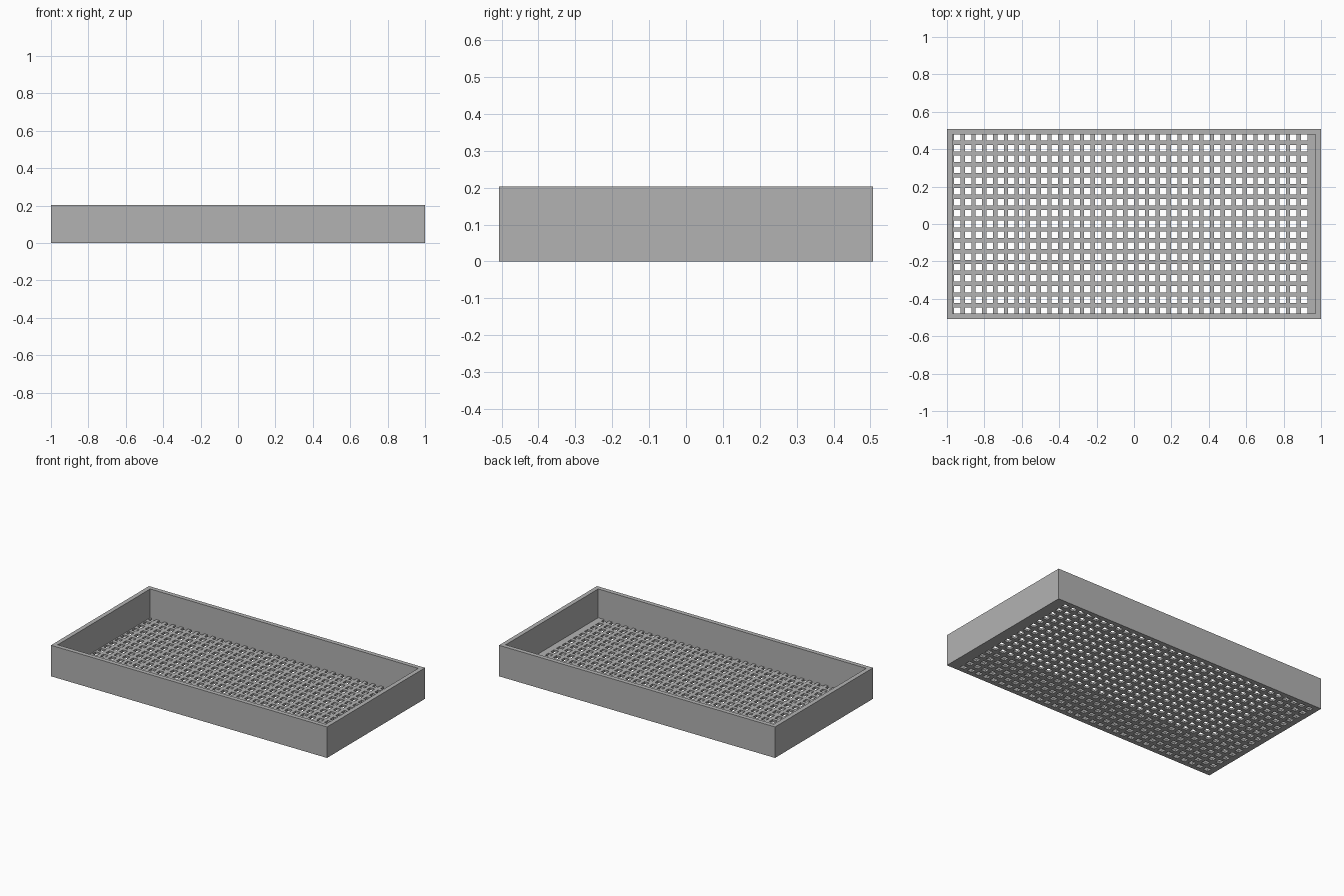
import bpy
import bmesh

if "Cube" in bpy.data.objects:
    bpy.data.objects.remove(bpy.data.objects["Cube"], do_unlink=True)

# Tray proportions in design units, scaled so the length is 2
LENGTH, WIDTH, HEIGHT = 138, 70, 14
WALL, FLOOR, PITCH, HOLE = 2, 1, 4, 2.4
COLUMNS, ROWS = 33, 17
UNIT = 2 / LENGTH


def cell_edges(size, first, count):
    """Grid lines along one axis: outer edge, wall, hole edges, wall, outer edge."""
    inner = size / 2 - WALL
    lines = {-size / 2, -inner, inner, size / 2}
    for i in range(count):
        for side in (-HOLE / 2, HOLE / 2):
            lines.add(max(-inner, min(inner, first + i * PITCH + side)))
    return sorted(lines)


def in_hole(v, first, count):
    i = round((v - first) / PITCH)
    return 0 <= i < count and abs(v - first - i * PITCH) < HOLE / 2


first_x, first_y = -65.2, -32
xs = cell_edges(LENGTH, first_x, COLUMNS)
ys = cell_edges(WIDTH, first_y, ROWS)
inner_x, inner_y = LENGTH / 2 - WALL, WIDTH / 2 - WALL


def is_wall(c):
    return abs(c.x) > inner_x or abs(c.y) > inner_y


def raise_faces(bm, faces, height, keep):
    """Extrude faces straight up and return the new top faces."""
    out = bmesh.ops.extrude_face_region(bm, geom=faces, use_keep_orig=keep)["geom"]
    verts = [g for g in out if isinstance(g, bmesh.types.BMVert)]
    bmesh.ops.translate(bm, vec=(0, 0, height), verts=verts)
    return [g for g in out if isinstance(g, bmesh.types.BMFace)]


# Perforated sheet
bm = bmesh.new()
grid = [[bm.verts.new((x, y, 0)) for y in ys] for x in xs]
for i in range(len(xs) - 1):
    for j in range(len(ys) - 1):
        cx, cy = (xs[i] + xs[i + 1]) / 2, (ys[j] + ys[j + 1]) / 2
        hole = in_hole(cx, first_x, COLUMNS) and in_hole(cy, first_y, ROWS)
        if not hole or abs(cx) > inner_x or abs(cy) > inner_y:
            bm.faces.new((grid[i][j], grid[i + 1][j], grid[i + 1][j + 1], grid[i][j + 1]))

# Thicken the floor, then raise the border into walls
top = raise_faces(bm, bm.faces[:], FLOOR, True)
border = [f for f in top if is_wall(f.calc_center_median())]
raise_faces(bm, border, HEIGHT - FLOOR, False)
loose = [v for v in bm.verts if not v.link_faces]
bmesh.ops.delete(bm, geom=loose, context="VERTS")
bmesh.ops.recalc_face_normals(bm, faces=bm.faces[:])
bmesh.ops.dissolve_limit(bm, angle_limit=0.01, verts=bm.verts[:], edges=bm.edges[:])
bmesh.ops.scale(bm, vec=(UNIT, UNIT, UNIT), verts=bm.verts[:])

mesh = bpy.data.meshes.new("perforated_tray")
bm.to_mesh(mesh)
bm.free()
tray = bpy.data.objects.new("perforated_tray", mesh)
bpy.context.scene.collection.objects.link(tray)

# Plain grey
grey = bpy.data.materials.new("light_grey")
grey.use_nodes = True
grey.diffuse_color = (0.45, 0.45, 0.45, 1)
grey.node_tree.nodes["Principled BSDF"].inputs["Base Color"].default_value = (0.45, 0.45, 0.45, 1)
mesh.materials.append(grey)
